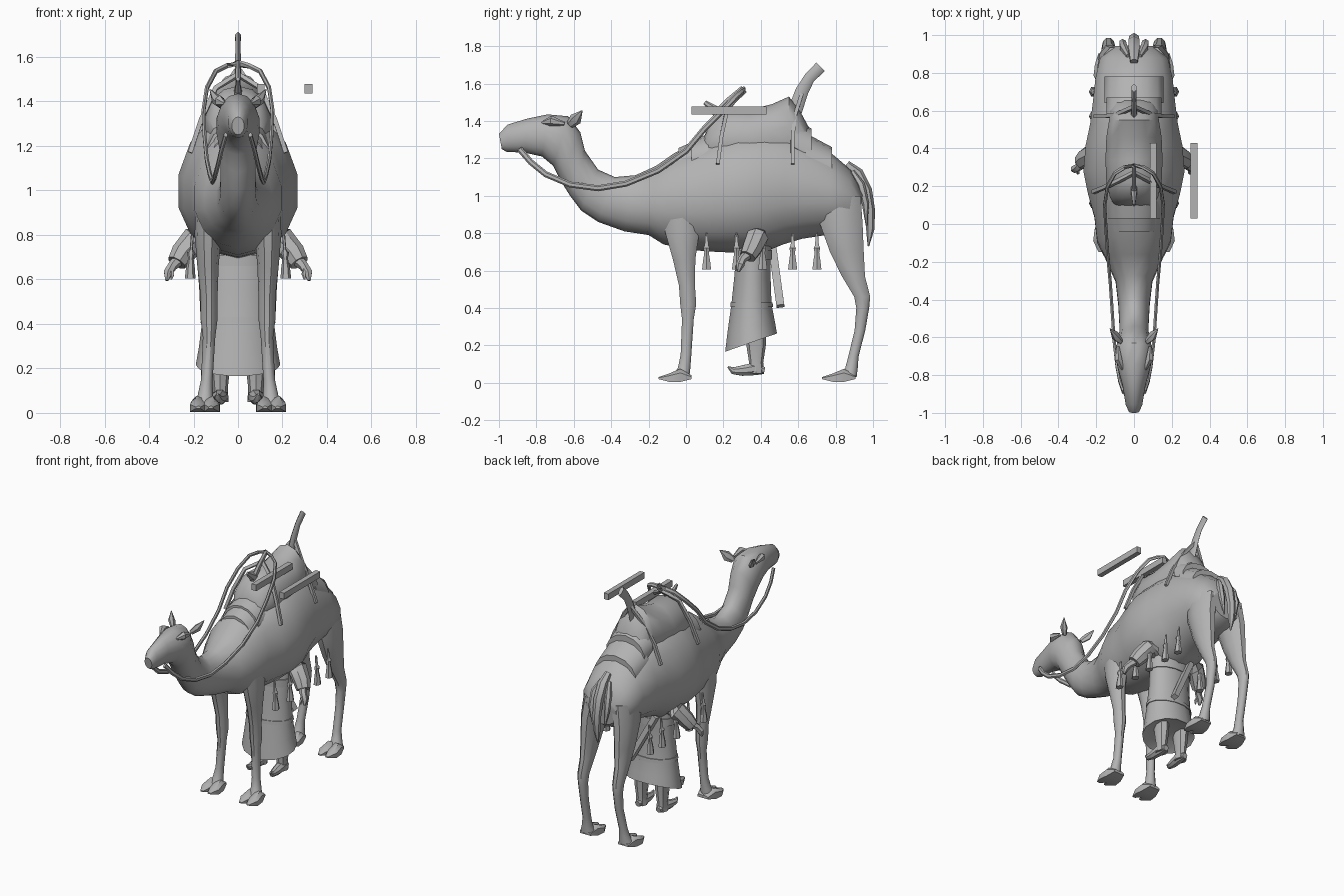
import bpy, bmesh, math
from mathutils import Vector as V

grey = bpy.data.materials.new("warm grey")
grey.diffuse_color = (0.45, 0.45, 0.45, 1)


def loft(name, rings, smooth=True):
    """Skin a list of equal-sized rings and close both ends."""
    bm = bmesh.new()
    loops = [[bm.verts.new(p) for p in r] for r in rings]
    n = len(loops[0])
    for a, b in zip(loops, loops[1:]):
        for i in range(n):
            j = (i + 1) % n
            bm.faces.new((a[i], a[j], b[j], b[i]))
    bm.faces.new(loops[0])
    bm.faces.new(loops[-1])
    bmesh.ops.recalc_face_normals(bm, faces=bm.faces)
    me = bpy.data.meshes.new(name)
    bm.to_mesh(me)
    bm.free()
    me.materials.append(grey)
    ob = bpy.data.objects.new(name, me)
    bpy.context.collection.objects.link(ob)
    if smooth:
        bpy.context.view_layer.objects.active = ob
        ob.select_set(True)
        bpy.ops.object.shade_smooth_by_angle(angle=math.radians(40))
        ob.select_set(False)
    return ob


def column(name, rows, n=10, sx=1):
    """Stack of flat ellipses: (x, y, z, rx, ry)."""
    ang = [2 * math.pi * i / n for i in range(n)]
    return loft(name, [[V((sx * (x + rx * math.cos(a)), y + ry * math.sin(a), z)) for a in ang]
                       for x, y, z, rx, ry in rows])


def tube(name, pts, radii, n=8, flat=1.0, smooth=True):
    """Tube along points, x-width scaled by flat."""
    pts = [V(p) for p in pts]
    rings = []
    for i, p in enumerate(pts):
        t = (pts[min(i + 1, len(pts) - 1)] - pts[max(i - 1, 0)]).normalized()
        ref = V((1, 0, 0)) if abs(t.x) < 0.9 else V((0, 1, 0))
        u = (ref - t * ref.dot(t)).normalized()
        w = t.cross(u)
        r = radii[i] if isinstance(radii, (list, tuple)) else radii
        off = math.pi / n
        rings.append([p + u * r * flat * math.cos(off + 2 * math.pi * k / n)
                      + w * r * math.sin(off + 2 * math.pi * k / n) for k in range(n)])
    return loft(name, rings, smooth)


def section(ty, tz, by, bz, w, low=0.5, n=14):
    """Cross-section from a top point to a bottom point, widest at fraction low."""
    top, bot = V((0, ty, tz)), V((0, by, bz))
    mid = bot.lerp(top, low)
    ring = []
    for i in range(n):
        a = 2 * math.pi * i / n
        c = math.cos(a)
        ring.append(mid + ((top - mid) * c if c > 0 else (mid - bot) * c) + V((w * math.sin(a), 0, 0)))
    return ring


def box(name, lo, hi):
    (a, b, c), (d, e, f) = lo, hi
    return loft(name, [[V(p) for p in ((a, y, c), (d, y, c), (d, y, f), (a, y, f))] for y in (b, e)], False)


# Body, neck and head in one skin
loft("body_neck_head", [section(*r) for r in (
    (-1.0, 1.33, -0.985, 1.25, .028),
    (-.955, 1.38, -.96, 1.235, .045),
    (-.85, 1.412, -.86, 1.23, .062),
    (-.74, 1.435, -.77, 1.21, .09),
    (-.63, 1.425, -.71, 1.16, .10),
    (-.565, 1.34, -.67, 1.08, .085),
    (-.54, 1.24, -.62, 1.0, .08),
    (-.47, 1.14, -.56, .92, .08),
    (-.38, 1.10, -.47, .86, .085),
    (-.27, 1.11, -.33, .81, .10),
    (-.16, 1.16, -.2, .79, .155, .45),
    (-.06, 1.23, -.12, .74, .20, .45),
    (.06, 1.28, .02, .71, .215, .45),
    (.16, 1.32, .16, .70, .25, .45),
    (.28, 1.35, .28, .695, .275, .45),
    (.42, 1.36, .42, .70, .262, .45),
    (.54, 1.35, .52, .74, .238, .45),
    (.64, 1.31, .62, .77, .225, .45),
    (.78, 1.225, .75, .79, .21, .5),
    (.88, 1.14, .87, .80, .185, .5),
    (.945, 1.03, .93, .84, .12, .5))])

# Hump padded by the saddle cushion
loft("saddle_cushion", [section(*r) for r in (
    (.09, 1.30, .09, 1.18, .10),
    (.14, 1.42, .14, 1.15, .13),
    (.22, 1.47, .22, 1.12, .15),
    (.34, 1.46, .34, 1.12, .155),
    (.46, 1.49, .46, 1.12, .15),
    (.55, 1.53, .55, 1.12, .135),
    (.60, 1.47, .60, 1.12, .13),
    (.66, 1.36, .66, 1.15, .11))])

# Layered blanket edges in front of and behind the cushion
for y0, y1, z0, z1, w in ((.58, .67, 1.41, 1.36, .15), (.64, .78, 1.335, 1.26, .16),
                          (-.04, .05, 1.255, 1.295, .13), (.03, .12, 1.30, 1.33, .14)):
    loft("blanket_edge", [section(y0, z0, y0, z0 - .22, w, .4), section(y1, z1, y1, z1 - .22, w, .4)])

# Saddle horns
tube("rear_horn", [(0, .57, 1.42), (0, .62, 1.56), (0, .66, 1.63), (0, .72, 1.69)],
     [.04, .035, .03, .032], 6, .45)
tube("front_horn", [(0, .16, 1.42), (0, .23, 1.50), (0, .31, 1.57)], [.03, .025, .022], 6, .5)
tube("pommel", [(0, .19, 1.43), (0, .10, 1.50)], [.035, .012], 6, .6)

# Loose saddle rails
for x in (.085, .30):
    box("saddle_rail", (x, .03, 1.435), (x + .035, .43, 1.478))

for s in (-1, 1):
    # Saddle struts
    tube("rear_strut", [(0, .62, 1.55), (s * .09, .58, 1.42), (s * .155, .57, 1.30), (s * .205, .57, 1.17)], .014, 4)
    tube("front_strut", [(0, .27, 1.52), (s * .10, .22, 1.46), (s * .165, .19, 1.32), (s * .215, .17, 1.17)], .014, 4)
    # Front leg
    column("front_leg", [(.12, -.02, .98, .07, .12), (.135, -.02, .80, .06, .095), (.135, -.01, .66, .048, .063),
                         (.13, .005, .52, .038, .045), (.13, .012, .42, .038, .045), (.13, .01, .34, .028, .033),
                         (.14, .0, .15, .026, .03), (.147, -.01, .08, .034, .035), (.15, -.03, .025, .05, .05)], sx=s)
    # Hind leg
    column("hind_leg", [(.10, .81, 1.0, .085, .13), (.125, .83, .85, .07, .12), (.13, .86, .70, .056, .095),
                        (.133, .895, .57, .042, .065), (.135, .942, .46, .035, .045), (.135, .945, .40, .03, .036),
                        (.135, .93, .28, .027, .03), (.14, .895, .14, .027, .029), (.145, .885, .08, .034, .035),
                        (.148, .865, .03, .05, .05)], sx=s)
    # Two splayed toes per foot
    for part, y, x in (("front_toe", 0, .15), ("hind_toe", .875, .148)):
        for d in (-1, 1):
            rings = []
            for dy, w, h, k in ((.03, .022, .04, .018), (-.03, .033, .075, .026), (-.09, .034, .05, .032), (-.148, .01, .03, .028)):
                cx = s * x + d * k
                z = .02 if abs(dy) > .1 or dy > 0 else .005
                rings.append([V((cx - w, y + dy, z)), V((cx + w, y + dy, z)), V((cx + w, y + dy, h * .6 + .008)),
                              V((cx + w * .4, y + dy, h)), V((cx - w * .4, y + dy, h)), V((cx - w, y + dy, h * .6 + .008))])
            loft(part, rings)
    # Ear
    tube("ear", [(s * .07, -.62, 1.38), (s * .10, -.59, 1.41), (s * .127, -.555, 1.455)], [.022, .034, .003], 6, .6)
    # Brow bump
    tube("brow", [(s * .06, -.77, 1.39), (s * .082, -.72, 1.40), (s * .085, -.65, 1.385)], [.008, .028, .01], 6, .8)
    # Rein, from muzzle round the neck and up over the saddle
    tube("rein", [(s * .055, -.89, 1.25), (s * .075, -.83, 1.18), (s * .09, -.75, 1.115), (s * .105, -.62, 1.06),
                  (s * .115, -.47, 1.04), (s * .125, -.32, 1.065), (s * .14, -.15, 1.135), (s * .15, 0, 1.24),
                  (s * .155, .10, 1.36), (s * .14, .20, 1.46), (s * .10, .27, 1.535), (s * .05, .30, 1.56),
                  (0, .31, 1.57)], .016, 6, .6)
    # Tassels hanging along the flank
    for y in (.11, .27, .41, .57, .70):
        column("tassel", [(.205, y, .80, .007, .007), (.21, y, .735, .007, .012), (.212, y, .72, .018, .02),
                          (.212, y, .695, .012, .014), (.214, y, .65, .02, .022), (.215, y, .605, .024, .028)], 6, s)
    # Handler's sleeve, forearm and hand
    tube("sleeve", [(s * .13, .38, .80), (s * .20, .38, .775), (s * .25, .35, .715), (s * .275, .33, .675)],
         [.06, .062, .055, .045])
    tube("forearm_and_hand", [(s * .26, .34, .695), (s * .295, .30, .66), (s * .315, .29, .63), (s * .32, .28, .595)],
         [.03, .022, .022, .008], 6)
    tube("thumb", [(s * .30, .295, .65), (s * .295, .27, .62), (s * .30, .265, .60)], [.012, .009, .004], 5)
    # Handler's leg and pointed shoe
    column("handler_leg", [(.08, .37, .34, .05, .06), (.08, .375, .2, .044, .052), (.08, .375, .11, .034, .038),
                           (.08, .375, .05, .038, .042)], 8, s)
    tube("handler_shoe", [(s * .08, .42, .065), (s * .08, .37, .075), (s * .085, .30, .065), (s * .09, .25, .065),
                          (s * .092, .225, .085)], [.02, .037, .03, .02, .005], 8)

# Tail with split tuft
tube("tail", [(0, .86, 1.17), (0, .92, 1.12), (0, .965, 1.03), (0, .985, .92), (0, .985, .82), (0, .975, .73)],
     [.02, .03, .03, .026, .022, .004], 6, 1.1)
for s in (-1, 1):
    tube("tail_fringe", [(s * .03, .89, 1.13), (s * .055, .935, 1.06), (s * .06, .96, .96), (s * .045, .965, .84)],
         [.012, .022, .02, .004], 6)

# Handler's robe, longer at the front
rows = ((.92, .37, .12, .08, 0), (.78, .37, .15, .095, 0), (.68, .36, .15, .095, 0), (.56, .355, .15, .10, 0),
        (.42, .35, .16, .11, 0), (.30, .35, .175, .13, .02), (.215, .348, .19, .142, .05), (.235, .35, .15, .11, .04))
loft("robe", [[V((w * math.cos(a), y + d * math.sin(a), z + k * math.sin(a)))
               for a in (2 * math.pi * i / 14 for i in range(14))] for z, y, w, d, k in rows])

# Robe trim band, sash and scabbard
column("robe_band", [(0, .351, .405, .168, .117), (0, .351, .43, .165, .115)], 14)
column("sash", [(0, .36, .66, .157, .102), (0, .36, .71, .157, .102)], 14)
tube("scabbard", [(-.09, .46, .74), (.08, .505, .41)], .03, 4, .8, False)
